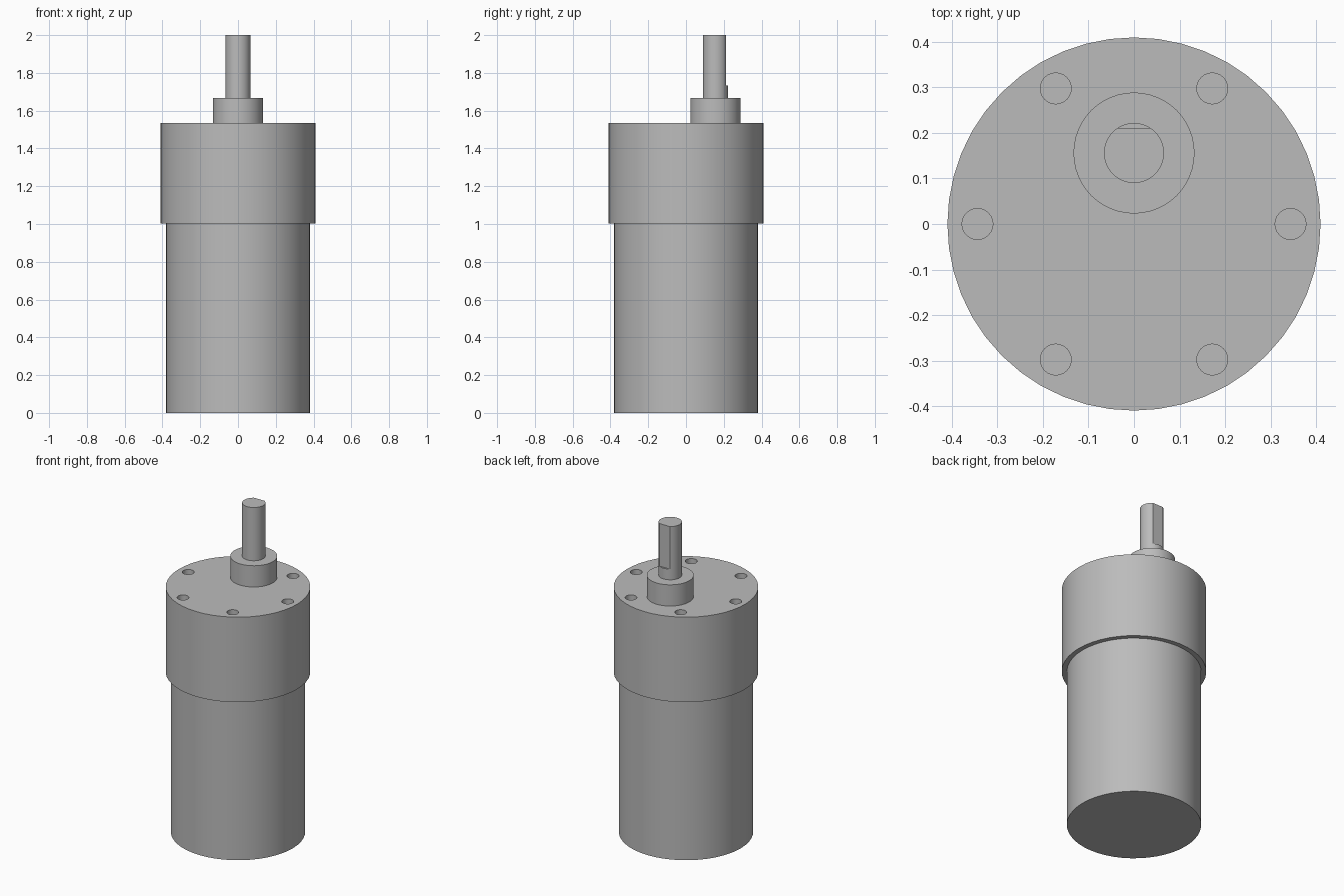
import bpy
from math import cos, sin, pi, radians

if "Cube" in bpy.data.objects:
    bpy.data.objects.remove(bpy.data.objects["Cube"], do_unlink=True)

metal = bpy.data.materials.new("grey metal")
metal.use_nodes = True
GREY = (0.5, 0.5, 0.5, 1)
metal.diffuse_color = GREY
metal.node_tree.nodes["Principled BSDF"].inputs["Base Color"].default_value = GREY

SHAFT_Y = 0.156


def cylinder(name, radius, bottom, top, x=0, y=0, sides=48):
    bpy.ops.mesh.primitive_cylinder_add(
        vertices=sides, radius=radius, depth=top - bottom,
        location=(x, y, (bottom + top) / 2))
    obj = bpy.context.object
    obj.name = name
    obj.data.materials.append(metal)
    return obj


def cut(target, cutters):
    # Subtract each cutter, then remove it
    bpy.context.view_layer.objects.active = target
    for cutter in cutters:
        cutter.hide_render = True
        mod = target.modifiers.new("cut", "BOOLEAN")
        mod.operation = "DIFFERENCE"
        mod.solver = "EXACT"
        mod.object = cutter
        bpy.ops.object.modifier_apply(modifier=mod.name)
        bpy.data.objects.remove(cutter, do_unlink=True)


# Motor can, gearbox, front boss and offset output shaft
motor_can = cylinder("motor_can", 0.381, 0, 1.002)
gearbox = cylinder("gearbox", 0.41, 1.002, 1.534)
boss = cylinder("shaft_boss", 0.133, 1.534, 1.667, y=SHAFT_Y)
shaft = cylinder("output_shaft", 0.066, 1.667, 2.0, y=SHAFT_Y)

# Ring of blind mounting holes in the gearbox face
holes = []
for i in range(6):
    a = i * pi / 3
    holes.append(cylinder("hole_cutter", 0.034, 1.46, 1.6,
                          0.344 * cos(a), 0.344 * sin(a), 24))
cut(gearbox, holes)

# Flat on the back of the shaft, stopping short of the boss
bpy.ops.mesh.primitive_cube_add(size=1, location=(0, 0.311, 1.934))
flat_cutter = bpy.context.object
flat_cutter.scale = (0.4, 0.2, 0.4)
bpy.context.view_layer.update()
cut(shaft, [flat_cutter])

# Smooth walls with crisp rims
for part in (motor_can, gearbox, boss, shaft):
    bpy.ops.object.select_all(action="DESELECT")
    part.select_set(True)
    bpy.context.view_layer.objects.active = part
    bpy.ops.object.shade_smooth_by_angle(angle=radians(30))
